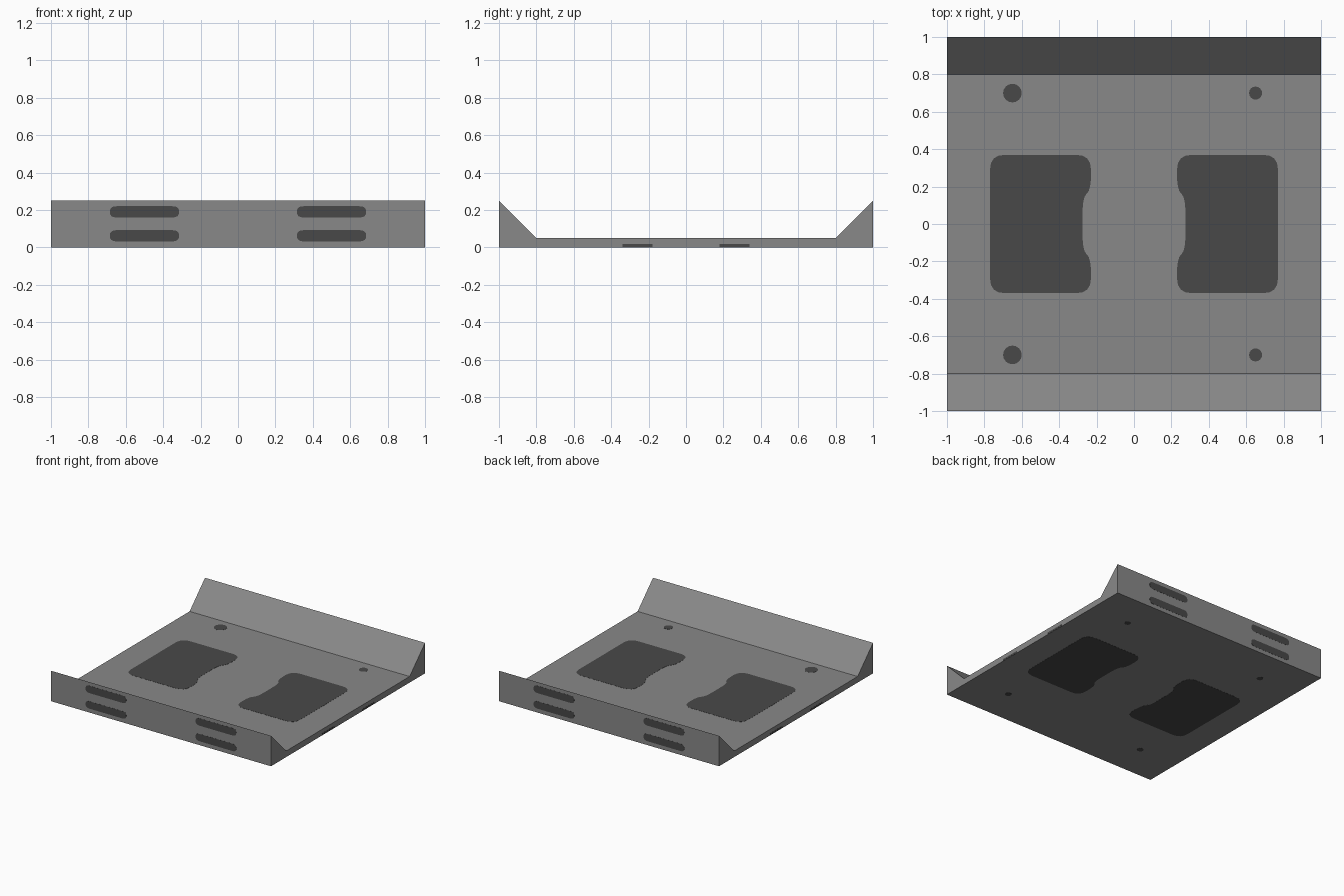
import bpy, bmesh, math
from mathutils import Vector

if "Cube" in bpy.data.objects:
    bpy.data.objects.remove(bpy.data.objects["Cube"])


def material(name, v):
    m = bpy.data.materials.new(name)
    m.diffuse_color = (v, v, v, 1)
    m.use_nodes = True
    m.node_tree.nodes["Principled BSDF"].inputs["Base Color"].default_value = m.diffuse_color
    return m


GREY = material("mid_grey", 0.25)
DARK = material("dark_grey", 0.066)
T = 0.001  # how far the painted plates stand proud


def prism(name, points, depth, mat):
    """Extrude a closed 3D outline along the vector depth."""
    bm = bmesh.new()
    face = bm.faces.new([bm.verts.new(p) for p in points])
    out = bmesh.ops.extrude_face_region(bm, geom=[face])
    verts = [g for g in out["geom"] if isinstance(g, bmesh.types.BMVert)]
    bmesh.ops.translate(bm, verts=verts, vec=depth)
    bmesh.ops.recalc_face_normals(bm, faces=bm.faces)
    mesh = bpy.data.meshes.new(name)
    bm.to_mesh(mesh)
    bm.free()
    ob = bpy.data.objects.new(name, mesh)
    bpy.context.collection.objects.link(ob)
    mesh.materials.append(mat)
    return ob


def rounded(pts, r, steps=4):
    """Round every corner of a 2D outline."""
    pts = [Vector(p) for p in pts]
    out = []
    for i, p in enumerate(pts):
        a, b = pts[i - 1] - p, pts[(i + 1) % len(pts)] - p
        p0 = p + a.normalized() * min(r, 0.45 * a.length)
        p1 = p + b.normalized() * min(r, 0.45 * b.length)
        for k in range(steps + 1):
            t = k / steps
            out.append(p0 * (1 - t) ** 2 + p * 2 * t * (1 - t) + p1 * t * t)
    return out


def box(cx, cy, w, h):
    return [(cx - w / 2, cy - h / 2), (cx + w / 2, cy - h / 2),
            (cx + w / 2, cy + h / 2), (cx - w / 2, cy + h / 2)]


# Tray: floor with two sloped end walls, one profile swept across x
profile = [(-1, 0), (1, 0), (1, 0.25), (0.8, 0.05), (-0.8, 0.05), (-1, 0.25)]
prism("tray", [(-1, y, z) for y, z in profile], (2, 0, 0), GREY)

panel = rounded([(0.77, 0.37), (0.23, 0.37), (0.23, 0.185), (0.275, 0.14),
                 (0.275, -0.14), (0.23, -0.185), (0.23, -0.37), (0.77, -0.37)], 0.08)

for s, side in ((-1, "left"), (1, "right")):
    # Notched dark panels and round spots, on the floor and on the underside
    for z, level in ((0.05 - T, "floor"), (-T, "underside")):
        prism(f"{level}_panel_{side}", [(s * p.x, p.y, z) for p in panel], (0, 0, 2 * T), DARK)
        r = 0.025 if level == "underside" else (0.05 if s < 0 else 0.035)
        for y in (-0.7, 0.7):
            ring = [math.tau * k / 16 for k in range(16)]
            prism(f"{level}_spot_{side}",
                  [(s * 0.65 + r * math.cos(a), y + r * math.sin(a), z) for a in ring],
                  (0, 0, 2 * T), DARK)

    # Pairs of slots on the outer end walls
    for e, end in ((-1, "front"), (1, "back")):
        for z in (0.062, 0.19):
            slot = rounded(box(s * 0.5, z, 0.37, 0.06), 0.035)
            prism(f"{end}_slot_{side}", [(p.x, e - T, p.y) for p in slot], (0, 2 * T, 0), DARK)

    # Thin marks low on the sides
    for y in (-0.26, 0.26):
        prism(f"side_mark_{side}", [(s - T, a, b) for a, b in box(y, 0.009, 0.16, 0.016)],
              (2 * T, 0, 0), DARK)
